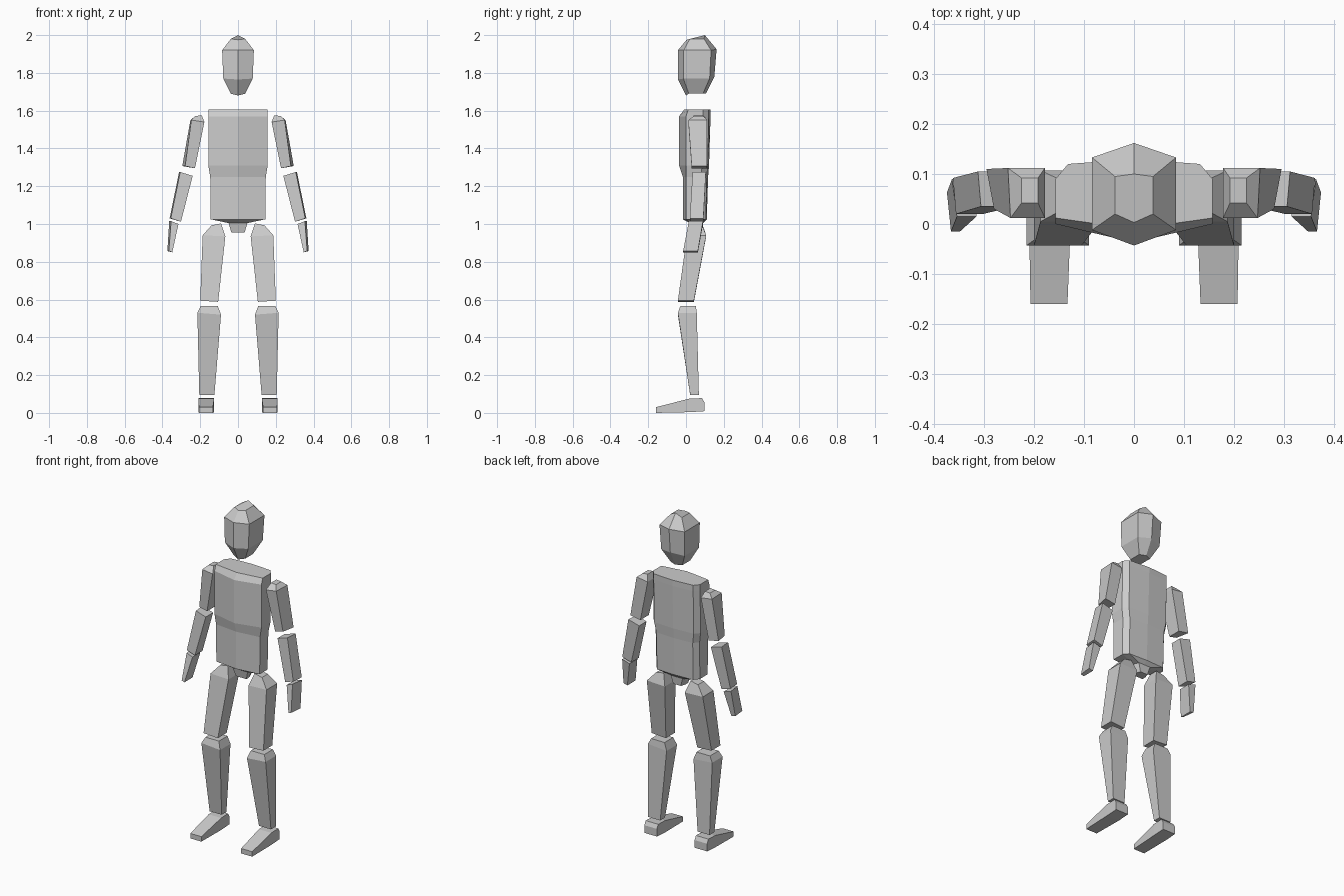
import bpy, bmesh

grey = bpy.data.materials.new("plain grey")
grey.diffuse_color = (0.6, 0.6, 0.6, 1)


def loft(name, rings, side=1):
    """Skin a stack of equal-length point rings and cap both ends."""
    bm = bmesh.new()
    loops = [[bm.verts.new((x * side, y, z)) for x, y, z in r] for r in rings]
    n = len(loops[0])
    for a, b in zip(loops, loops[1:]):
        for i in range(n):
            j = (i + 1) % n
            bm.faces.new((a[i], a[j], b[j], b[i]))
    bm.faces.new(loops[0])
    bm.faces.new(loops[-1])
    bmesh.ops.recalc_face_normals(bm, faces=bm.faces[:])
    mesh = bpy.data.meshes.new(name)
    bm.to_mesh(mesh)
    bm.free()
    mesh.materials.append(grey)
    bpy.context.collection.objects.link(bpy.data.objects.new(name, mesh))


def quad(x0, x1, y0, y1, z0, z1, inset=0.0):
    """Four-sided ring: inner edge x0 at z0, outer edge x1 at z1."""
    return [(x0, y0, z0), (x1 - inset, y0, z1), (x1, y1, z1), (x0, y1, z0)]


def hexagon(w, front, y0, y1, back, z_front, z_side, z_back):
    """Symmetric six-sided ring with a crease at front and back."""
    return [(0, front, z_front), (w, y0, z_side), (w, y1, z_side),
            (0, back, z_back), (-w, y1, z_side), (-w, y0, z_side)]


def trunk(w, front, y0, y1, back, z, chamfer=0.025):
    """Eight-sided ring with creased front and back and bevelled rear corners."""
    half = [(w, y0, z), (w, y1, z), (w - chamfer, y1 + 0.03, z)]
    return ([(0, front, z)] + half + [(0, back, z)]
            + [(-x, y, h) for x, y, h in reversed(half)])


# Head
loft("head", [
    hexagon(0.038, 0.0, 0.015, 0.09, 0.105, 1.68, 1.69, 1.69),
    hexagon(0.078, -0.042, -0.014, 0.125, 0.15, 1.765, 1.77, 1.78),
    hexagon(0.084, -0.043, -0.012, 0.133, 0.162, 1.92, 1.92, 1.925),
    hexagon(0.038, 0.003, 0.02, 0.095, 0.10, 1.975, 1.98, 2.0),
])

# Torso, tapering under the hips to a small pelvis block
loft("torso", [
    trunk(0.035, 0.03, 0.03, 0.055, 0.085, 0.955, 0.01),
    trunk(0.05, 0.02, 0.02, 0.06, 0.09, 1.005, 0.01),
    trunk(0.145, -0.017, 0.0, 0.075, 0.11, 1.025),
    trunk(0.147, -0.017, 0.0, 0.08, 0.117, 1.25),
    trunk(0.157, -0.037, 0.0, 0.085, 0.122, 1.31),
    trunk(0.157, -0.037, 0.0, 0.09, 0.13, 1.57),
    trunk(0.157, -0.01, 0.012, 0.09, 0.13, 1.605),
])

for label, s in (("left", 1), ("right", -1)):
    # Arm
    loft(label + "_upper_arm", [
        quad(0.228, 0.295, 0.03, 0.11, 1.295, 1.307, 0.015),
        quad(0.178, 0.252, 0.012, 0.112, 1.54, 1.55, 0.005),
        quad(0.192, 0.225, 0.042, 0.092, 1.575, 1.572),
    ], s)
    loft(label + "_forearm", [
        quad(0.302, 0.362, 0.02, 0.092, 1.012, 1.03, 0.006),
        quad(0.24, 0.312, 0.035, 0.105, 1.255, 1.275, 0.006),
    ], s)
    loft(label + "_hand", [
        quad(0.348, 0.374, -0.015, 0.063, 0.85, 0.857, 0.008),
        quad(0.315, 0.364, 0.015, 0.09, 1.0, 1.015, 0.01),
    ], s)
    # Leg
    loft(label + "_thigh", [
        quad(0.105, 0.2, -0.043, 0.042, 0.588, 0.594),
        quad(0.067, 0.187, 0.005, 0.107, 0.935, 0.94),
        quad(0.09, 0.14, 0.03, 0.085, 1.003, 0.993),
    ], s)
    loft(label + "_shin", [
        quad(0.125, 0.205, 0.022, 0.068, 0.095, 0.095),
        quad(0.09, 0.215, -0.043, 0.057, 0.52, 0.53),
        quad(0.107, 0.197, -0.03, 0.052, 0.565, 0.565),
    ], s)
    # Foot: stations from toe to heel as (y, bottom, top, inner x, outer x)
    loft(label + "_foot", [
        [(a, y, b), (c, y, b), (c, y, t), (a, y, t)]
        for y, b, t, a, c in ((-0.16, 0.0, 0.03, 0.133, 0.207),
                              (0.02, 0.004, 0.076, 0.126, 0.21),
                              (0.085, 0.008, 0.078, 0.126, 0.21),
                              (0.098, 0.009, 0.055, 0.126, 0.21))
    ], s)
